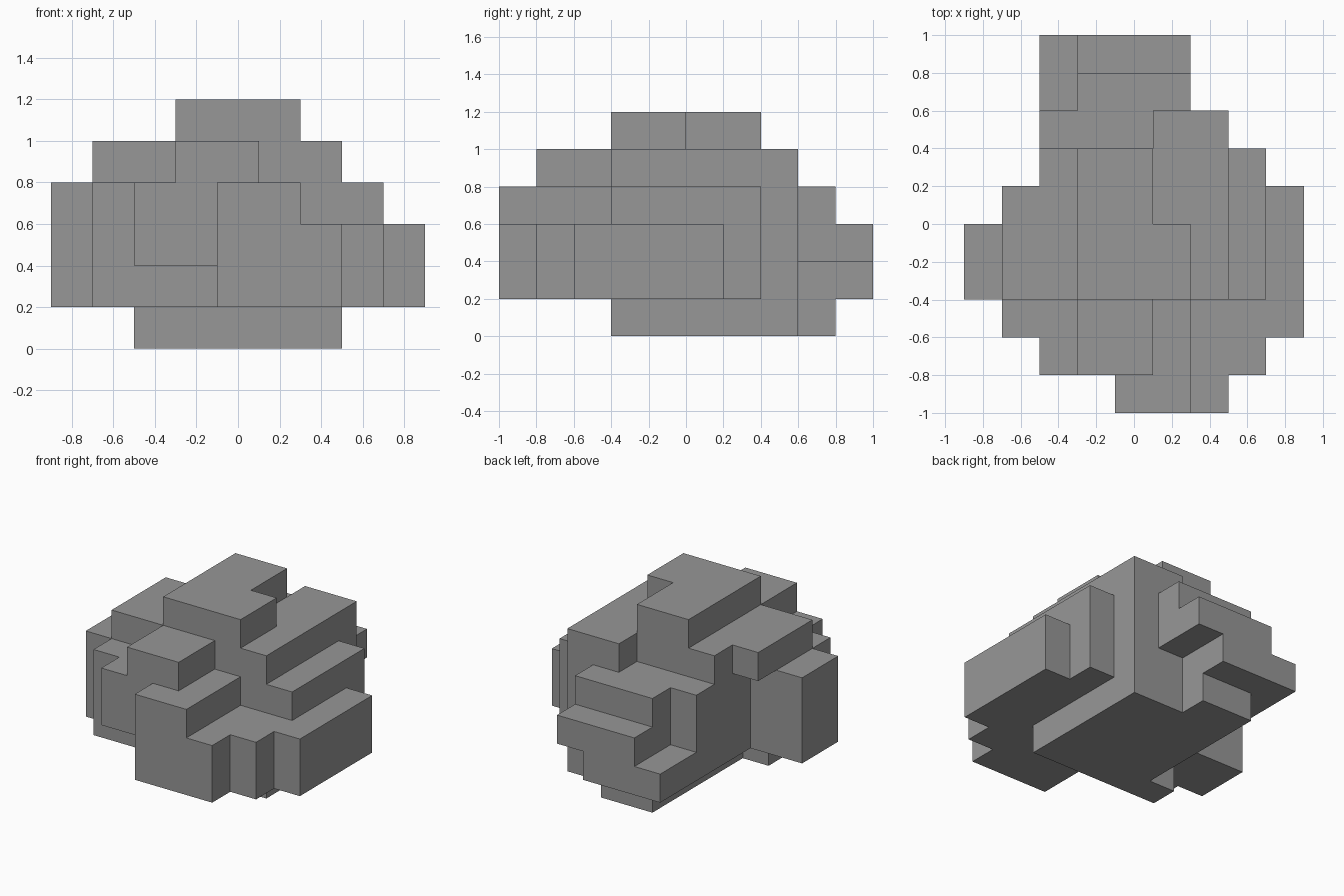
import bpy
import bmesh
from mathutils import Vector

cube = bpy.data.objects.get("Cube")
if cube:
    bpy.data.objects.remove(cube)

CELL = 0.2
ORIGIN = Vector((-0.9, -1.0, 0.0))
cells = set()


def fill(z0, z1, *rects):
    """Fill blocks between two grid levels; each rect is x0, x1, y0, y1 in cells."""
    for x0, x1, y0, y1 in rects:
        cells.update((x, y, z) for x in range(x0, x1)
                     for y in range(y0, y1) for z in range(z0, z1))


# Foot resting on the ground
fill(0, 1, (3, 7, 3, 8), (2, 3, 3, 4), (3, 5, 8, 9))
# Summit
fill(1, 6, (3, 5, 3, 7), (3, 6, 3, 5))
# Shoulders on both sides of the summit
fill(1, 5, (5, 7, 5, 8), (6, 7, 3, 5), (1, 3, 3, 5), (2, 3, 5, 7))
fill(4, 5, (1, 2, 5, 6))
# Ledges on the left (+x) side, wrapping round to the front
fill(1, 4, (7, 8, 3, 7))
fill(1, 3, (8, 9, 2, 6), (6, 9, 2, 3), (6, 8, 1, 2), (6, 7, 0, 1))
# Front nose and the raised block behind it
fill(1, 4, (5, 6, 1, 3), (4, 6, 0, 1))
fill(1, 5, (3, 5, 2, 3), (4, 5, 1, 2))
fill(2, 5, (3, 4, 1, 2))
# Ledges on the right (-x) side
fill(1, 4, (1, 3, 2, 3), (0, 1, 3, 5))
fill(2, 4, (2, 3, 1, 2))
# Steps descending at the back
fill(1, 4, (2, 5, 7, 8), (3, 5, 8, 9))
fill(2, 4, (5, 6, 8, 9))
fill(1, 3, (3, 5, 9, 10))
fill(2, 3, (5, 6, 9, 10))
fill(1, 2, (2, 3, 8, 10))

# Skin: one outward quad wherever a filled cell meets empty space
bm = bmesh.new()
corners = {}


def corner(p):
    key = tuple(round(c) for c in p)
    if key not in corners:
        corners[key] = bm.verts.new(ORIGIN + Vector(key) * CELL)
    return corners[key]


for cell in sorted(cells):
    middle = Vector(cell) + Vector((0.5, 0.5, 0.5))
    for axis in range(3):
        for sign in (-1, 1):
            n = Vector((0, 0, 0))
            n[axis] = sign
            if tuple(round(c) for c in Vector(cell) + n) in cells:
                continue
            u = Vector((0, 0, 0))
            u[(axis + 1) % 3] = 1
            v = n.cross(u)
            bm.faces.new([corner(middle + (n + a * u + b * v) / 2)
                          for a, b in ((-1, -1), (1, -1), (1, 1), (-1, 1))])

# Merge coplanar quads into large flat faces
bmesh.ops.dissolve_limit(bm, angle_limit=0.01, verts=bm.verts, edges=bm.edges)

mesh = bpy.data.meshes.new("boulder")
bm.to_mesh(mesh)
bm.free()
boulder = bpy.data.objects.new("boulder", mesh)
bpy.context.collection.objects.link(boulder)

# Stone colour
grey = (0.31, 0.31, 0.31, 1.0)
stone = bpy.data.materials.new("stone grey")
stone.use_nodes = True
stone.diffuse_color = grey
stone.node_tree.nodes["Principled BSDF"].inputs["Base Color"].default_value = grey
mesh.materials.append(stone)
